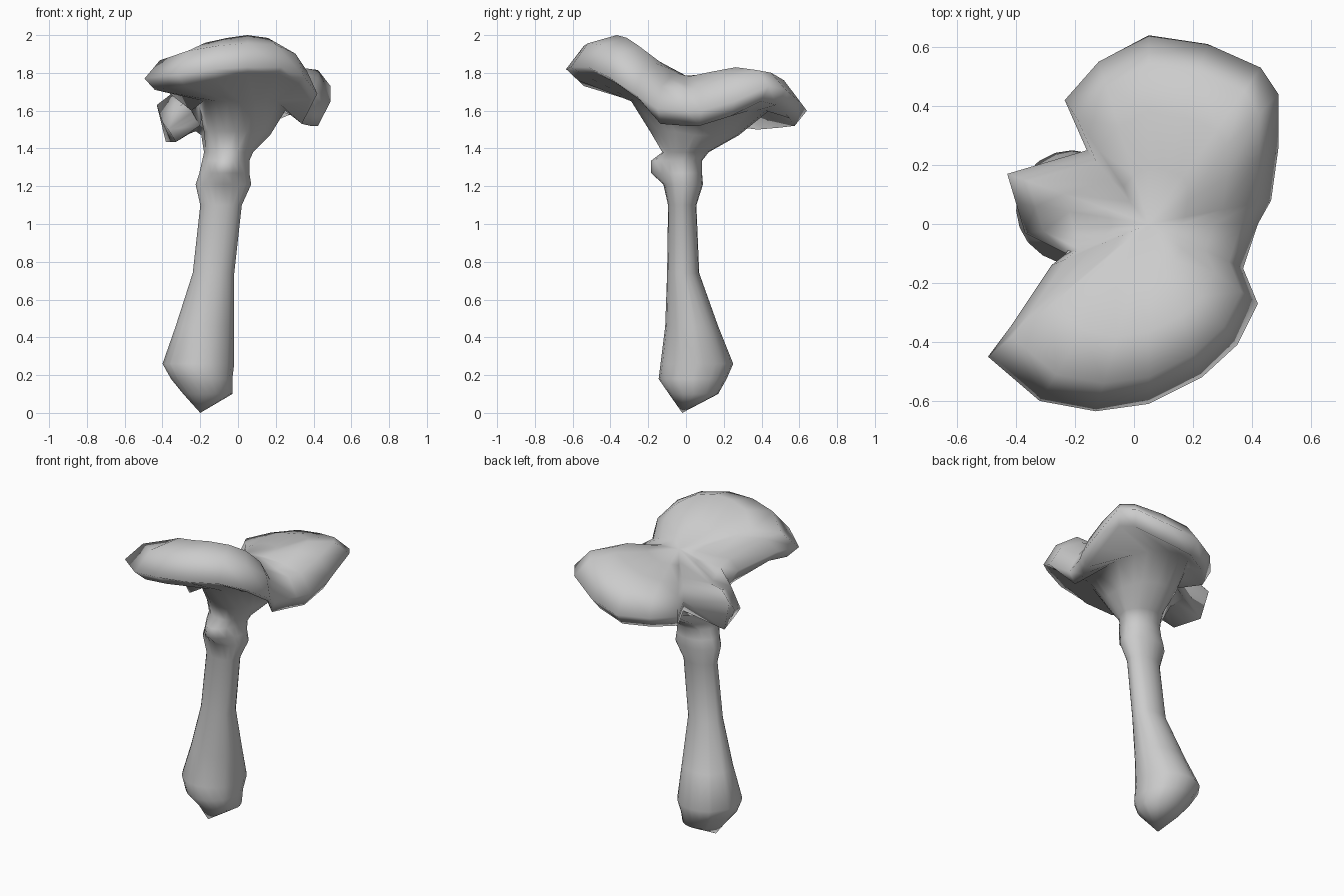
import bpy
import bmesh
from math import sin, cos, atan2
from mathutils import Vector

cube = bpy.data.objects.get("Cube")
if cube:
    bpy.data.objects.remove(cube)

clay = bpy.data.materials.new("grey_clay")
clay.use_nodes = True
clay.diffuse_color = (0.6, 0.6, 0.6, 1)
clay.node_tree.nodes["Principled BSDF"].inputs["Base Color"].default_value = (0.6, 0.6, 0.6, 1)


def loft(name, rings, start, end):
    """Skin closed rings into one smooth body, with a point closing each end."""
    bm = bmesh.new()
    loops = [[bm.verts.new(p) for p in ring] for ring in rings]
    n = len(loops[0])
    for a, b in zip(loops, loops[1:]):
        for i in range(n):
            j = (i + 1) % n
            bm.faces.new((a[i], a[j], b[j], b[i]))
    for point, loop in ((start, loops[0]), (end, loops[-1])):
        tip = bm.verts.new(point)
        for i in range(n):
            bm.faces.new((tip, loop[i], loop[(i + 1) % n]))
    bmesh.ops.recalc_face_normals(bm, faces=bm.faces[:])
    mesh = bpy.data.meshes.new(name)
    bm.to_mesh(mesh)
    bm.free()
    mesh.materials.append(clay)
    mesh.shade_smooth()
    bpy.context.collection.objects.link(bpy.data.objects.new(name, mesh))


# Cap spokes: rim x, rim y, rim height, height part way in
spokes = [
    (0.42, 0.00, 1.60, 1.74), (0.465, 0.08, 1.60, 1.76),
    (0.49, 0.26, 1.65, 1.81), (0.49, 0.44, 1.73, 1.83),
    (0.43, 0.53, 1.71, 1.82), (0.25, 0.61, 1.64, 1.80),
    (0.05, 0.64, 1.60, 1.77), (-0.12, 0.55, 1.59, 1.73),
    (-0.235, 0.42, 1.58, 1.70), (-0.16, 0.25, 1.60, 1.69),
    (-0.43, 0.17, 1.63, 1.68), (-0.40, 0.07, 1.54, 1.67),
    (-0.37, -0.03, 1.50, 1.67), (-0.23, -0.10, 1.60, 1.72),
    (-0.28, -0.14, 1.68, 1.76), (-0.42, -0.35, 1.76, 1.86),
    (-0.495, -0.45, 1.77, 1.89), (-0.32, -0.60, 1.79, 1.96),
    (-0.13, -0.635, 1.82, 1.985), (0.05, -0.61, 1.83, 2.0),
    (0.23, -0.52, 1.83, 1.985), (0.35, -0.41, 1.78, 1.94),
    (0.42, -0.27, 1.69, 1.85), (0.37, -0.15, 1.61, 1.77),
]
count = len(spokes)
hub = Vector((0.05, 0, 1.785))
angles = [atan2(y, x - hub.x) for x, y, rim, mid in spokes]
rim = [Vector(s[:3]) for s in spokes]


def is_side_lobe(p):
    return p.x < -0.3 and -0.1 < p.y < 0.2


def lip_height(p):
    """The lip is thin along the front, and hangs low on the small side lobe."""
    if is_side_lobe(p):
        return 1.435
    if p.y < -0.2:
        return p.z - (0.035 if p.x > 0 else 0.06)
    return p.z - 0.08


def inward(fraction, heights):
    ring = [hub.lerp(p, fraction) for p in rim]
    for p, z in zip(ring, heights):
        p.z = z
    return ring


def oval(x0, x1, y0, y1, z, knob=0):
    """Oval cross-section; knob pushes its front outward."""
    ring = []
    for a in angles:
        x = (x0 + x1) / 2 + (x1 - x0) / 2 * cos(a)
        y = (y0 + y1) / 2 + (y1 - y0) / 2 * sin(a)
        ring.append(Vector((x, y - knob * max(0, -sin(a)) ** 4, z)))
    return ring


# Cap top, rim and lip
mids = [s[3] for s in spokes]
soft = [sum(mids[(i + k) % count] for k in range(-2, 3)) / 5 for i in range(count)]
inner = inward(0.3, [(z + hub.z) / 2 for z in soft])
middle = inward(0.6, mids)
shoulder = inward(0.85, [0.6 * s[3] + 0.4 * s[2] + 0.025 for s in spokes])
lip = inward(0.9, [lip_height(p) for p in rim])


def funnel(x0, x1, y0, y1, front_z, back_z):
    """Oval ring under the cap, kept inside the lip where the cap is notched."""
    ring = oval(x0, x1, y0, y1, front_z)
    for p, edge in zip(ring, lip):
        reach = 0.85 * (edge - hub).xy.length
        gap = (p - hub).xy.length
        if gap > reach:
            p.xy = hub.xy + (p - hub).xy * reach / gap
        z = front_z if p.y < 0 else back_z
        p.z = min(z, edge.z + (0.06 if is_side_lobe(edge) else 0.1))
    return ring


# Underside: a steep funnel running down into the neck
flare = funnel(-0.23, 0.25, -0.29, 0.44, 1.65, 1.6)
throat = funnel(-0.195, 0.17, -0.19, 0.28, 1.49, 1.47)

# Stem: swollen neck with a front knob, then a club-shaped foot
sections = [
    (-0.18, 0.08, -0.125, 0.12, 1.38),
    (-0.19, 0.06, -0.12, 0.085, 1.335, 0.065),
    (-0.205, 0.06, -0.12, 0.085, 1.27, 0.065),
    (-0.225, 0.07, -0.12, 0.09, 1.21),
    (-0.20, 0.02, -0.095, 0.055, 1.10),
    (-0.24, -0.02, -0.10, 0.07, 0.74),
    (-0.33, -0.02, -0.11, 0.17, 0.46),
    (-0.40, -0.02, -0.135, 0.25, 0.26),
    (-0.355, -0.03, -0.145, 0.215, 0.18),
    (-0.29, -0.03, -0.09, 0.17, 0.10),
]
stem = [oval(*s) for s in sections]

loft("mushroom_cap_and_stem",
     [inner, middle, shoulder, rim, lip, flare, throat] + stem,
     start=hub, end=(-0.2, -0.02, 0))
